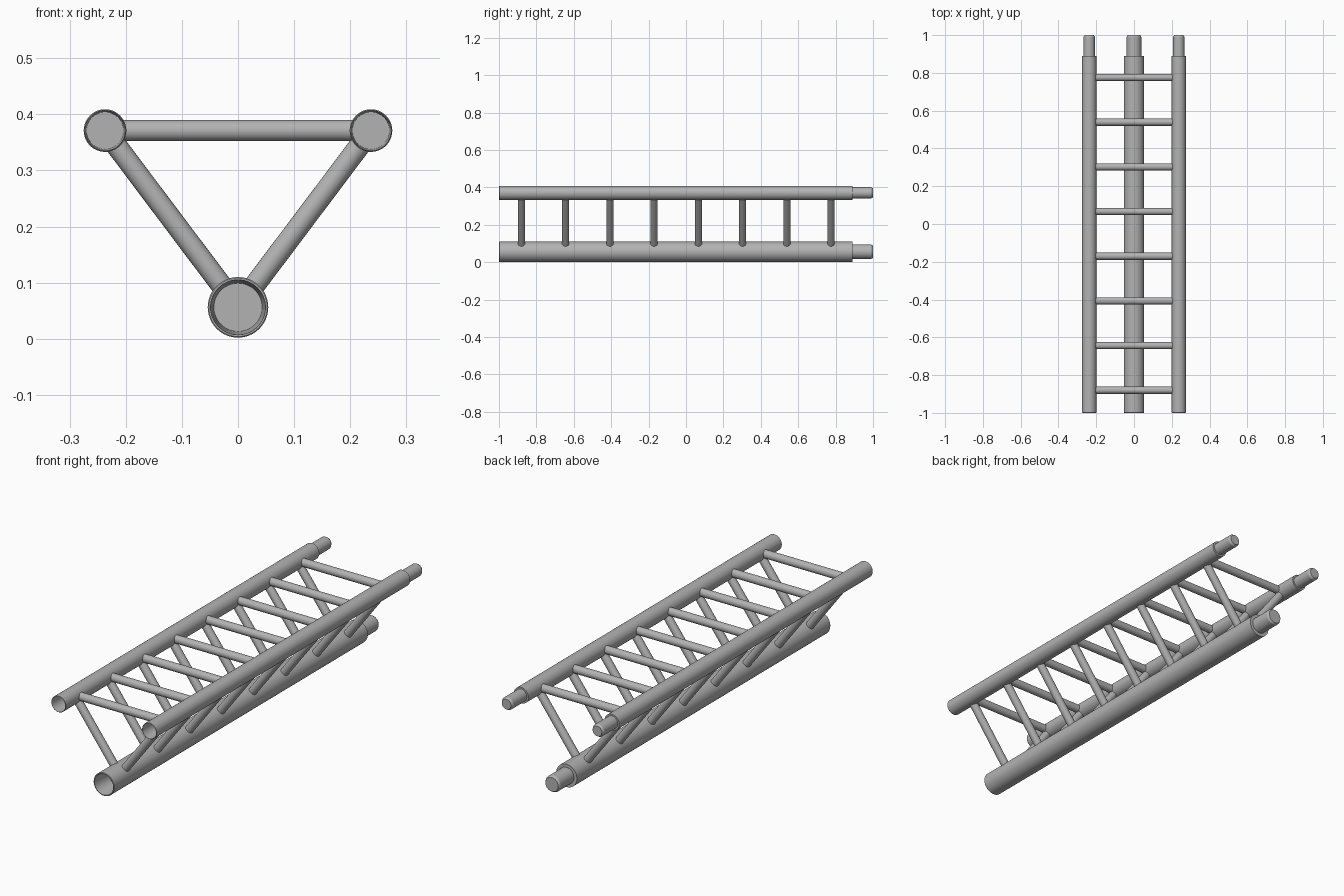
import bpy, bmesh, math
from mathutils import Vector, Matrix

cube = bpy.data.objects.get("Cube")
if cube:
    bpy.data.objects.remove(cube, do_unlink=True)

# Single metal colour
metal = bpy.data.materials.new("grey metal")
metal.use_nodes = True
GREY = (0.45, 0.45, 0.45, 1)
metal.diffuse_color = GREY
metal.node_tree.nodes["Principled BSDF"].inputs["Base Color"].default_value = GREY


def finish(bm, name):
    bmesh.ops.recalc_face_normals(bm, faces=bm.faces[:])
    mesh = bpy.data.meshes.new(name)
    bm.to_mesh(mesh)
    bm.free()
    mesh.materials.append(metal)
    obj = bpy.data.objects.new(name, mesh)
    bpy.context.collection.objects.link(obj)
    bpy.ops.object.select_all(action='DESELECT')
    obj.select_set(True)
    bpy.context.view_layer.objects.active = obj
    bpy.ops.object.shade_smooth_by_angle(angle=math.radians(30))
    return obj


def rail(name, x, z, radius, mouth, floor, spigot):
    """Lathed tube along y: tapered socket in front, reduced spigot behind."""
    profile = [(0, -0.9), (floor, -0.9), (mouth, -1), (radius - 0.002, -1),
               (radius, -0.998), (radius, 0.89), (spigot, 0.89),
               (spigot, 0.99), (spigot - 0.006, 1), (0, 1)]
    bm = bmesh.new()
    verts = [bm.verts.new((r, y, 0)) for r, y in profile]
    edges = [bm.edges.new(pair) for pair in zip(verts, verts[1:])]
    bmesh.ops.spin(bm, geom=verts + edges, cent=(0, 0, 0), axis=(0, 1, 0),
                   angle=math.tau, steps=48)
    bmesh.ops.remove_doubles(bm, verts=bm.verts[:], dist=1e-5)
    bmesh.ops.translate(bm, verts=bm.verts[:], vec=(x, 0, z))
    finish(bm, name)


def rod(name, start, end, start_gap, end_gap, radius=0.019):
    """Round bar between two rail axes, ending just under each rail surface."""
    a, b = Vector(start), Vector(end)
    direction = (b - a).normalized()
    a += direction * start_gap
    b -= direction * end_gap
    matrix = (Matrix.Translation((a + b) / 2)
              @ direction.to_track_quat('Z', 'Y').to_matrix().to_4x4())
    bm = bmesh.new()
    bmesh.ops.create_cone(bm, cap_ends=True, segments=24, radius1=radius,
                          radius2=radius, depth=(b - a).length, matrix=matrix)
    finish(bm, name)


# Three long rails
TOP_X, TOP_Z, LOW_Z = 0.237, 0.371, 0.056
rail("lower_rail", 0, LOW_Z, 0.054, 0.049, 0.043, 0.039)
for side, sign in (("left", 1), ("right", -1)):
    rail("upper_rail_" + side, sign * TOP_X, TOP_Z, 0.038, 0.036, 0.033, 0.030)

# Rungs and diagonal struts, one triangle per station
for i in range(8):
    y = -0.88 + i * 0.2365
    rod(f"rung_{i + 1}", (-TOP_X, y, TOP_Z), (TOP_X, y, TOP_Z), 0.032, 0.032)
    for side, sign in (("left", 1), ("right", -1)):
        rod(f"strut_{side}_{i + 1}", (0, y, LOW_Z), (sign * TOP_X, y, TOP_Z),
            0.049, 0.032)
